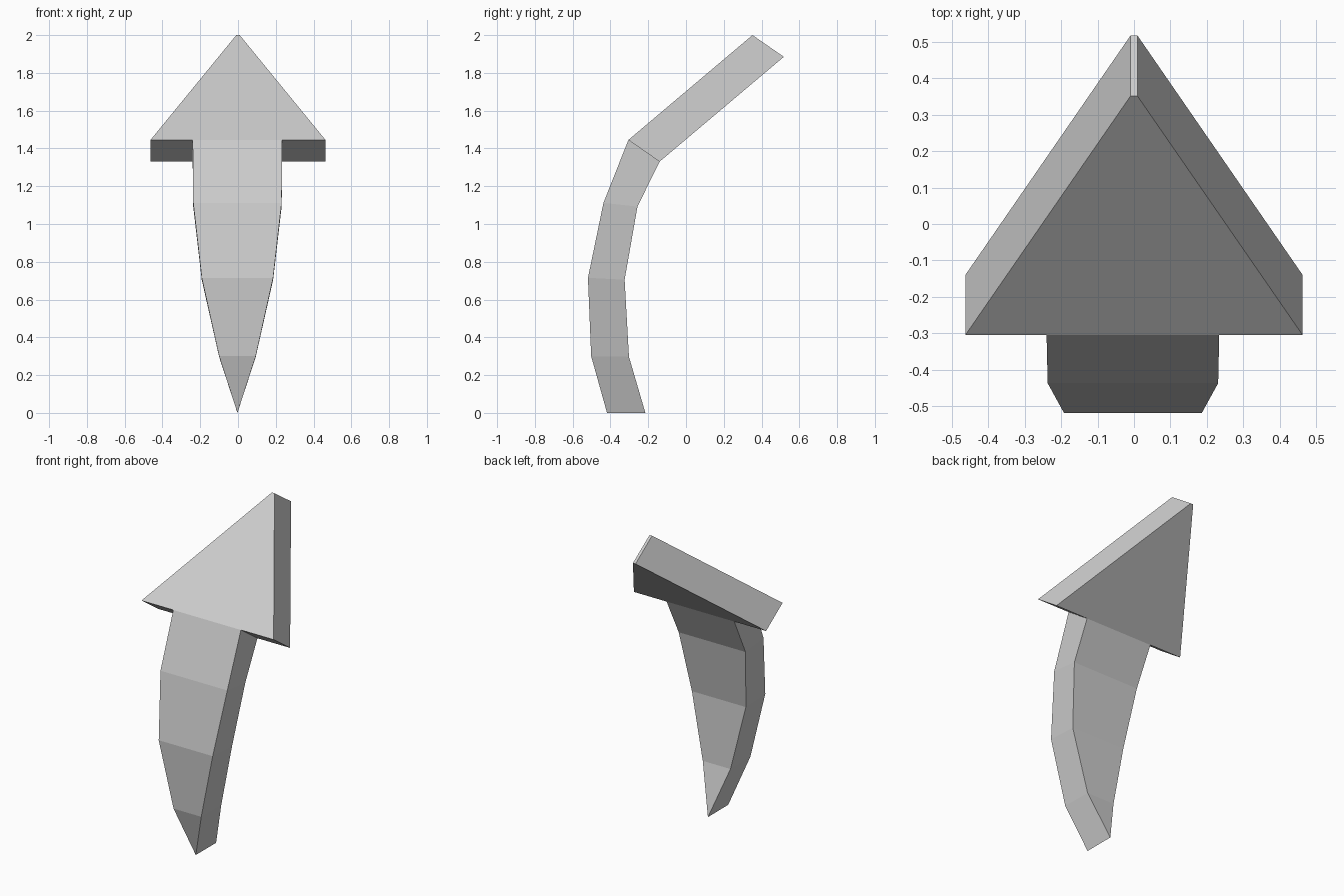
import bpy
import bmesh

cube = bpy.data.objects.get("Cube")
if cube:
    bpy.data.objects.remove(cube, do_unlink=True)

grey = bpy.data.materials.new("light grey")
grey.use_nodes = True
colour = (0.6, 0.6, 0.6, 1)
grey.diffuse_color = colour
grey.node_tree.nodes["Principled BSDF"].inputs["Base Color"].default_value = colour


def loft(name, sections, shift=0.0):
    """Join flat slices; each is (half width, front y, front z, back y, back z)."""
    bm = bmesh.new()
    rings = []
    for w, fy, fz, by, bz in sections:
        corners = [(-w, fy, fz), (w, fy, fz), (w, by, bz), (-w, by, bz)]
        rings.append([bm.verts.new((x + shift, y, z)) for x, y, z in corners])
    for low, high in zip(rings, rings[1:]):
        for i in range(4):
            j = (i + 1) % 4
            bm.faces.new((low[i], low[j], high[j], high[i]))
    bm.faces.new(rings[0][::-1])
    bm.faces.new(rings[-1])
    # Weld slices of zero width into a sharp edge
    bmesh.ops.remove_doubles(bm, verts=bm.verts, dist=0.0005)
    bmesh.ops.recalc_face_normals(bm, faces=bm.faces)
    mesh = bpy.data.meshes.new(name)
    bm.to_mesh(mesh)
    bm.free()
    mesh.materials.append(grey)
    obj = bpy.data.objects.new(name, mesh)
    bpy.context.collection.objects.link(obj)
    return obj


# Curved shaft, tapering to a sharp edge at the bottom
loft("arrow_shaft", [
    (0.0, -0.418, 0.0, -0.215, 0.0),
    (0.097, -0.502, 0.3, -0.302, 0.297),
    (0.189, -0.519, 0.715, -0.325, 0.705),
    (0.234, -0.437, 1.112, -0.257, 1.092),
    (0.237, -0.305, 1.445, -0.14, 1.33),
], shift=-0.003)

# Triangular head leaning backwards, with a narrow blunt tip
loft("arrow_head", [
    (0.463, -0.305, 1.445, -0.14, 1.33),
    (0.009, 0.352, 2.0, 0.518, 1.885),
])
